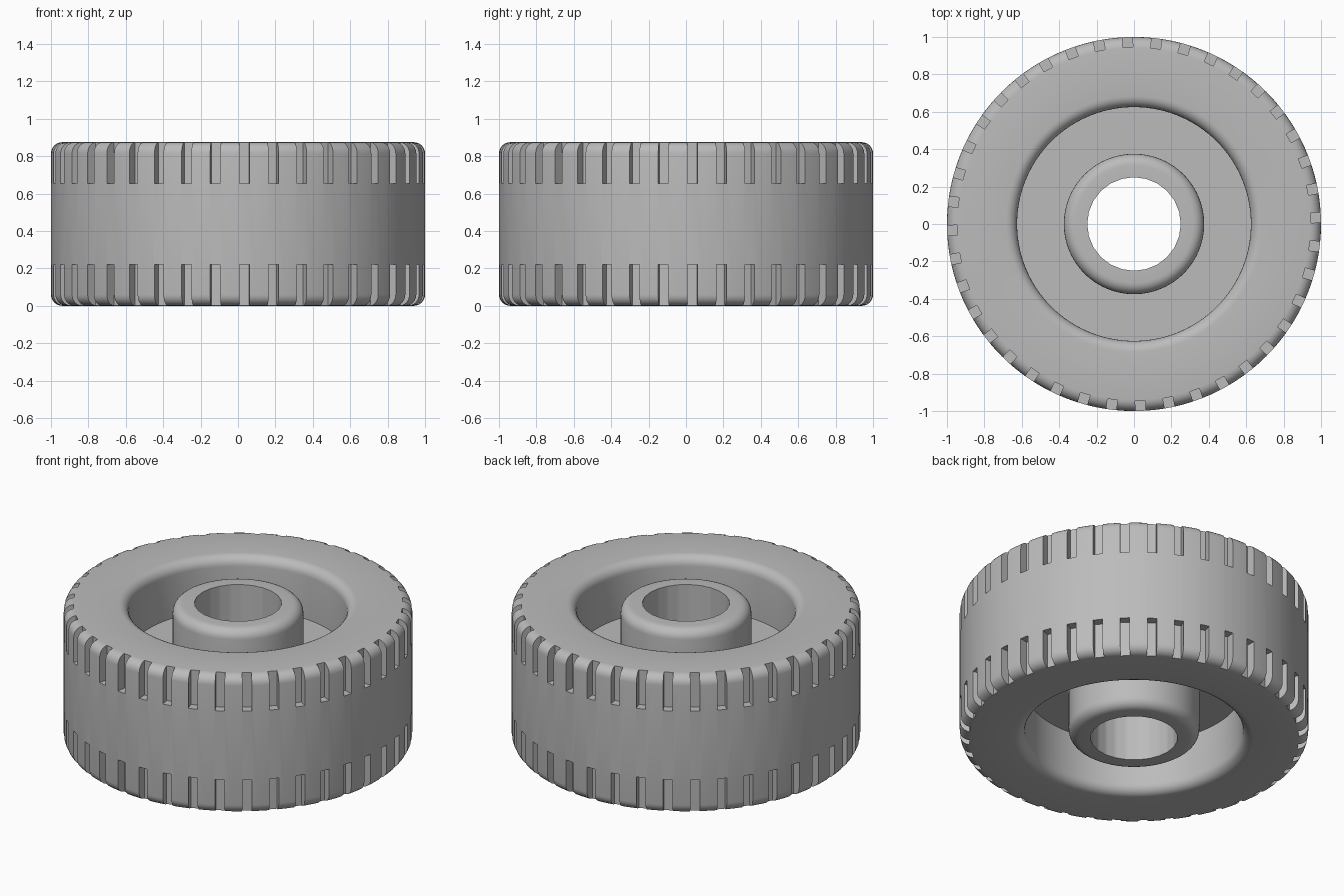
import bpy, bmesh, math
from mathutils import Matrix

if "Cube" in bpy.data.objects:
    bpy.data.objects.remove(bpy.data.objects["Cube"])

H = 0.875            # wheel width
FLOOR = (0.33, 0.545)  # faces of the central web
grey = bpy.data.materials.new("plain grey")
grey.diffuse_color = (0.5, 0.5, 0.5, 1)
grey.use_nodes = True
grey.node_tree.nodes["Principled BSDF"].inputs["Base Color"].default_value = grey.diffuse_color


def make(name, bm):
    bmesh.ops.recalc_face_normals(bm, faces=bm.faces)
    mesh = bpy.data.meshes.new(name)
    bm.to_mesh(mesh)
    bm.free()
    mesh.materials.append(grey)
    ob = bpy.data.objects.new(name, mesh)
    bpy.context.collection.objects.link(ob)
    return ob


def arc(cx, cz, r, a0, a1, n=6):
    return [(cx + r * math.cos(math.radians(a0 + (a1 - a0) * i / n)),
             cz + r * math.sin(math.radians(a0 + (a1 - a0) * i / n))) for i in range(n + 1)]


def upper(floor):
    # half section from hub top, through the recess, out to the tread
    return ([(0.2, H)] + arc(0.315, H - 0.06, 0.06, 90, 0) + [(0.375, floor), (0.625, floor)]
            + arc(0.685, H - 0.06, 0.06, 180, 90) + arc(0.94, H - 0.06, 0.06, 90, 0))


def lathe(name, profile, n):
    bm = bmesh.new()
    rings = [[bm.verts.new((r * math.cos(2 * math.pi * k / n), r * math.sin(2 * math.pi * k / n), z))
              for k in range(n)] for r, z in profile]
    for i, a in enumerate(rings):
        b = rings[(i + 1) % len(rings)]
        for k in range(n):
            bm.faces.new((a[k], a[(k + 1) % n], b[(k + 1) % n], b[k]))
    return make(name, bm)


# wheel body: top section plus its mirrored underside
under = [(r, H - z) for r, z in reversed(upper(H - FLOOR[0]))]
wheel = lathe("wheel", upper(FLOOR[1]) + under, 120)

# axle bore cutter
bm = bmesh.new()
bmesh.ops.create_cone(bm, cap_ends=True, segments=24, radius1=0.25, radius2=0.25, depth=2)
bore = make("bore_cutter", bm)

# tread notch cutters, both edges
bm = bmesh.new()
for k in range(40):
    rot = Matrix.Rotation(math.radians(2 + 9 * k), 4, 'Z')
    for z in (0.22 - 0.2, 0.655 + 0.2):
        m = rot @ Matrix.Translation((1.045, 0, z)) @ Matrix.Diagonal((0.2, 0.054, 0.4, 1))
        bmesh.ops.create_cube(bm, size=1, matrix=m)
notches = make("notch_cutter", bm)

bpy.context.view_layer.objects.active = wheel
wheel.select_set(True)
for cutter in (bore, notches):
    mod = wheel.modifiers.new("cut", 'BOOLEAN')
    mod.operation = 'DIFFERENCE'
    mod.solver = 'EXACT'
    mod.object = cutter
    bpy.ops.object.modifier_apply(modifier=mod.name)
    bpy.data.objects.remove(cutter)

bpy.ops.object.shade_smooth_by_angle(angle=math.radians(30))
